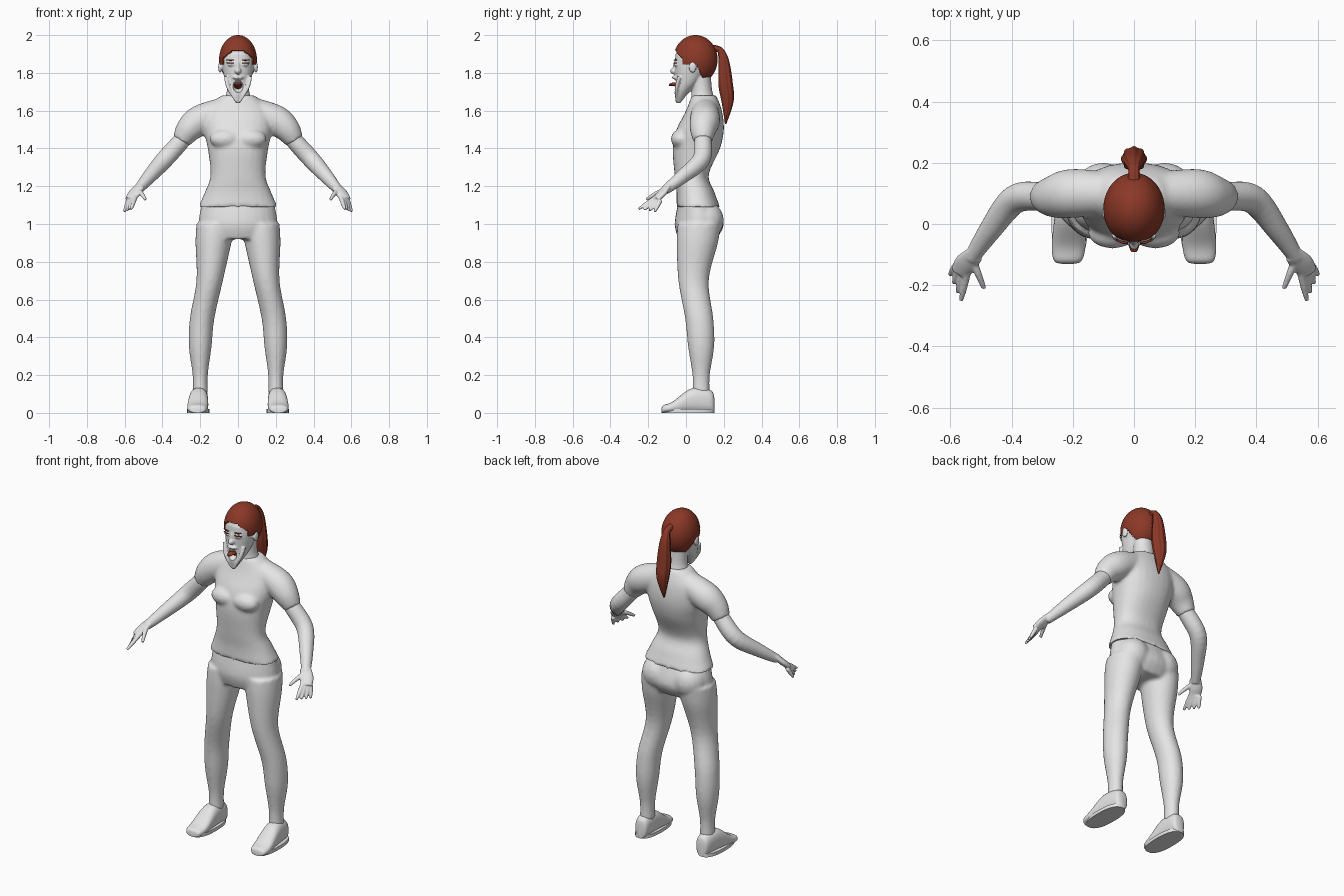
import bpy, bmesh
from math import cos, sin, pi, radians
from mathutils import Vector, Matrix

default_cube = bpy.data.objects.get("Cube")
if default_cube:
    bpy.data.objects.remove(default_cube)

UP, FORWARD = Vector((0, 0, 1)), Vector((0, -1, 0))
SIDES = {"left": 1, "right": -1}


def material(name, red, green, blue):
    mat = bpy.data.materials.new(name)
    mat.use_nodes = True
    colour = (red, green, blue, 1)
    mat.diffuse_color = colour
    mat.node_tree.nodes["Principled BSDF"].inputs["Base Color"].default_value = colour
    return mat


GREY = material("plain_grey", .78, .78, .78)
RUST = material("rust_hair", .26, .04, .02)


def spline(rows, steps):
    """Catmull-Rom curve through rows of any length."""
    rows = [Vector(row) for row in rows]
    rows = [rows[0], *rows, rows[-1]]
    points = []
    for before, start, end, after in zip(rows, rows[1:], rows[2:], rows[3:]):
        for k in range(steps):
            t = k / steps
            bend = 2 * before - 5 * start + 4 * end - after
            twist = 3 * start - before - 3 * end + after
            points.append(start + (t * (end - before) + t**2 * bend + t**3 * twist) / 2)
    return points + [rows[-1]]


def loft(bm, rows, side=1, axis=None, across=(1, 0, 0), sides=28, power=2.0, ridge=0.0):
    """Skin oval rings given as x, y, z and two radii; without an axis they follow the path."""
    points = spline(rows, steps=5)
    rings = []
    for i, point in enumerate(points):
        ahead, behind = points[min(i + 1, len(points) - 1)], points[max(i - 1, 0)]
        normal = axis or (ahead - behind).xyz.normalized()
        u = Vector(across)
        u = (u - normal * u.dot(normal)).normalized()
        v = normal.cross(u)
        ring = []
        for k in range(sides):
            angle = 2 * pi * k / sides
            c, s = cos(angle), sin(angle)
            reach = (abs(c) ** power + abs(s) ** power) ** (-1 / power)
            reach *= 1 + ridge * cos(8 * angle)
            spot = point.xyz + (u * c * point[3] + v * s * point[4]) * reach
            ring.append(bm.verts.new((spot.x * side, spot.y, spot.z)))
        rings.append(ring)
    for low, high in zip(rings, rings[1:]):
        for k in range(sides):
            bm.faces.new((low[k - 1], low[k], high[k], high[k - 1]))
    bm.faces.new(rings[0])
    bm.faces.new(rings[-1])


def limb(bm, rows, ratio=1.0, **options):
    """Path of x, y, z and radius."""
    loft(bm, [(x, y, z, r, r * ratio) for x, y, z, r in rows], **options)


def stack(bm, rows, **options):
    """Centred level rings of height, half width, front y and back y."""
    loft(bm, [(0, (front + back) / 2, z, width, (back - front) / 2)
              for z, width, front, back in rows], axis=UP, **options)


def blob(bm, centre, radii, segments=24):
    place = Matrix.Translation(centre) @ Matrix.Diagonal((*radii, 1))
    bmesh.ops.create_uvsphere(bm, u_segments=segments, v_segments=segments, radius=1, matrix=place)


def finish(name, bm, mat, voxel=None, soften=0, cutter=None, shell=None):
    """Make the object, blend its pieces into one skin and shade it smooth."""
    bmesh.ops.recalc_face_normals(bm, faces=bm.faces)
    mesh = bpy.data.meshes.new(name)
    bm.to_mesh(mesh)
    bm.free()
    ob = bpy.data.objects.new(name, mesh)
    bpy.context.scene.collection.objects.link(ob)
    if voxel:
        blend = ob.modifiers.new("blend", "REMESH")
        blend.mode, blend.voxel_size = "VOXEL", voxel
    if soften:
        relax = ob.modifiers.new("relax", "SMOOTH")
        relax.factor, relax.iterations = .5, soften
    if cutter:
        cut = ob.modifiers.new("cut", "BOOLEAN")
        cut.operation, cut.object = "DIFFERENCE", cutter
    if shell:
        solid = ob.modifiers.new("shell", "SOLIDIFY")
        solid.thickness, solid.offset = shell, -1
    if ob.modifiers:
        graph = bpy.context.evaluated_depsgraph_get()
        ob.data = bpy.data.meshes.new_from_object(ob.evaluated_get(graph))
        ob.modifiers.clear()
    ob.data.materials.clear()
    ob.data.materials.append(mat)
    for face in ob.data.polygons:
        face.use_smooth = True
        face.material_index = 0
    ob.data.set_sharp_from_angle(angle=radians(50))
    return ob


# Shirt: torso, bust and short sleeves blended together
bm = bmesh.new()
stack(bm, [(1.09, .21, -.05, .18), (1.17, .175, -.05, .15), (1.26, .145, -.06, .12),
           (1.4, .16, -.07, .18), (1.5, .18, -.05, .2), (1.6, .17, 0, .19),
           (1.68, .09, .03, .16)], power=2.3)
for side in SIDES.values():
    blob(bm, (.07 * side, -.03, 1.45), (.08, .05, .05))
    limb(bm, [(.08, .1, 1.6, .07), (.2, .1, 1.55, .08), (.26, .09, 1.5, .07),
              (.3, .09, 1.44, .05)], side=side)
finish("shirt", bm, GREY, voxel=.01, soften=5)

# Trousers: hips, seat and legs
bm = bmesh.new()
stack(bm, [(1.12, .19, -.04, .16), (1, .21, -.06, .2), (.92, .19, -.04, .16)])
for side in SIDES.values():
    blob(bm, (.1 * side, .1, 1.02), (.1, .1, .1))
    limb(bm, [(.12, .07, 1, .1), (.13, .06, .9, .095), (.15, .04, .7, .07), (.19, .07, .5, .065),
              (.2, .08, .35, .06), (.2, .08, .2, .04), (.2, .08, .1, .04)],
         ratio=1.15, side=side, axis=UP)
finish("trousers", bm, GREY, voxel=.01, soften=4)

# Shoes from heel to toe as y, half width and height, each on a flat sole
SHOE = [(.15, .02, .08), (.13, .04, .12), (.03, .05, .13), (-.07, .055, .06),
        (-.12, .045, .04), (-.13, .02, .02)]
for tag, side in SIDES.items():
    bm = bmesh.new()
    loft(bm, [(.21 - y / 20, y, height / 2, width, height / 2) for y, width, height in SHOE],
         side=side, axis=FORWARD, power=2.5)
    loft(bm, [(.21, .01, z, .06, .14) for z in (0, .02)], side=side, axis=UP, power=2.5)
    finish(tag + "_shoe", bm, GREY)

# Arms and hands, the four fingers fanned out from the knuckles
for tag, side in SIDES.items():
    bm = bmesh.new()
    limb(bm, [(.26, .09, 1.5, .04), (.3, .09, 1.44, .046), (.39, .08, 1.34, .047),
              (.47, -.02, 1.25, .037), (.53, -.11, 1.18, .025)], side=side)
    limb(bm, [(.52, -.1, 1.2, .03), (.55, -.13, 1.16, .037), (.57, -.16, 1.13, .03)],
         ratio=.5, side=side, across=(.9, .5, 0))
    for i in range(4):
        knuckle = Vector((.545, -.16, 1.14)) + i * Vector((.012, .008, -.005))
        tip = knuckle + Vector((.02, .02 * i - .09, -.06))
        limb(bm, [(*knuckle, .013), (*knuckle.lerp(tip, .6), .011), (*tip, .007)], side=side, sides=12)
    limb(bm, [(.53, -.11, 1.18, .014), (.51, -.16, 1.16, .012), (.49, -.21, 1.13, .008)],
         side=side, sides=12)
    finish(tag + "_arm", bm, GREY, voxel=.005, soften=2)

# Head: neck, skull, face, dropped chin, nose, lip, eyelids, ears and cheek folds
bm = bmesh.new()
stack(bm, [(1.62, .09, .02, .17), (1.7, .06, .03, .14), (1.82, .06, .03, .13)])
blob(bm, (0, .05, 1.87), (.09, .107, .12))
stack(bm, [(1.64, .01, -.05, -.03), (1.69, .04, -.06, .01), (1.75, .066, -.055, .07),
           (1.84, .085, -.06, .13), (1.9, .085, -.055, .14)], power=2.2)
blob(bm, (0, -.06, 1.81), (.017, .025, .017))
blob(bm, (0, -.055, 1.83), (.01, .015, .035))
blob(bm, (0, -.055, 1.775), (.03, .02, .01))
for side in SIDES.values():
    blob(bm, (.035 * side, -.05, 1.845), (.02, .015, .01))
    blob(bm, (.095 * side, .035, 1.83), (.01, .02, .03))
    limb(bm, [(.065, -.035, 1.78, .01), (.05, -.05, 1.72, .01), (.01, -.05, 1.65, .006)],
         side=side, sides=12)
mouth = bmesh.new()
blob(mouth, (0, -.07, 1.73), (.03, .045, .035))
cutter = finish("mouth_cutter", mouth, GREY)
cutter.hide_render = True
finish("head", bm, GREY, voxel=.005, soften=2, cutter=cutter)
bpy.data.objects.remove(cutter)

# Tongue
bm = bmesh.new()
limb(bm, [(0, -.02, 1.72, .02), (0, -.06, 1.74, .02), (0, -.09, 1.735, .01)], ratio=.5)
finish("tongue", bm, RUST)

# Eyebrows and lashes
bm = bmesh.new()
for side in SIDES.values():
    for z in (1.868, 1.852):
        limb(bm, [(.02, -.062, z, .003), (.04, -.06, z, .004), (.06, -.048, z, .002)],
             side=side, across=UP, sides=8)
finish("eyebrows", bm, RUST)


# Hair cap trimmed along the hairline
def hairline(x, y):
    if y < -.02:
        return 1.92 - .8 * max(0, abs(x) - .03)
    return max(1.76, 1.845 - 2 * max(0, y - .055))


bm = bmesh.new()
blob(bm, (0, .05, 1.87), (.1, .117, .13), segments=80)
centres = {face: face.calc_center_median() for face in bm.faces}
bare = [face for face, spot in centres.items() if spot.z < hairline(spot.x, spot.y)]
bmesh.ops.delete(bm, geom=bare, context="FACES")
finish("hair_cap", bm, RUST, shell=.008)

# Ponytail with shallow strands
bm = bmesh.new()
limb(bm, [(0, .14, 1.93, .02), (0, .18, 1.92, .018), (0, .2, 1.86, .03), (0, .21, 1.74, .04),
          (0, .22, 1.65, .034), (0, .21, 1.53, .004)], ratio=.9, sides=48, ridge=.06)
finish("ponytail", bm, RUST)
